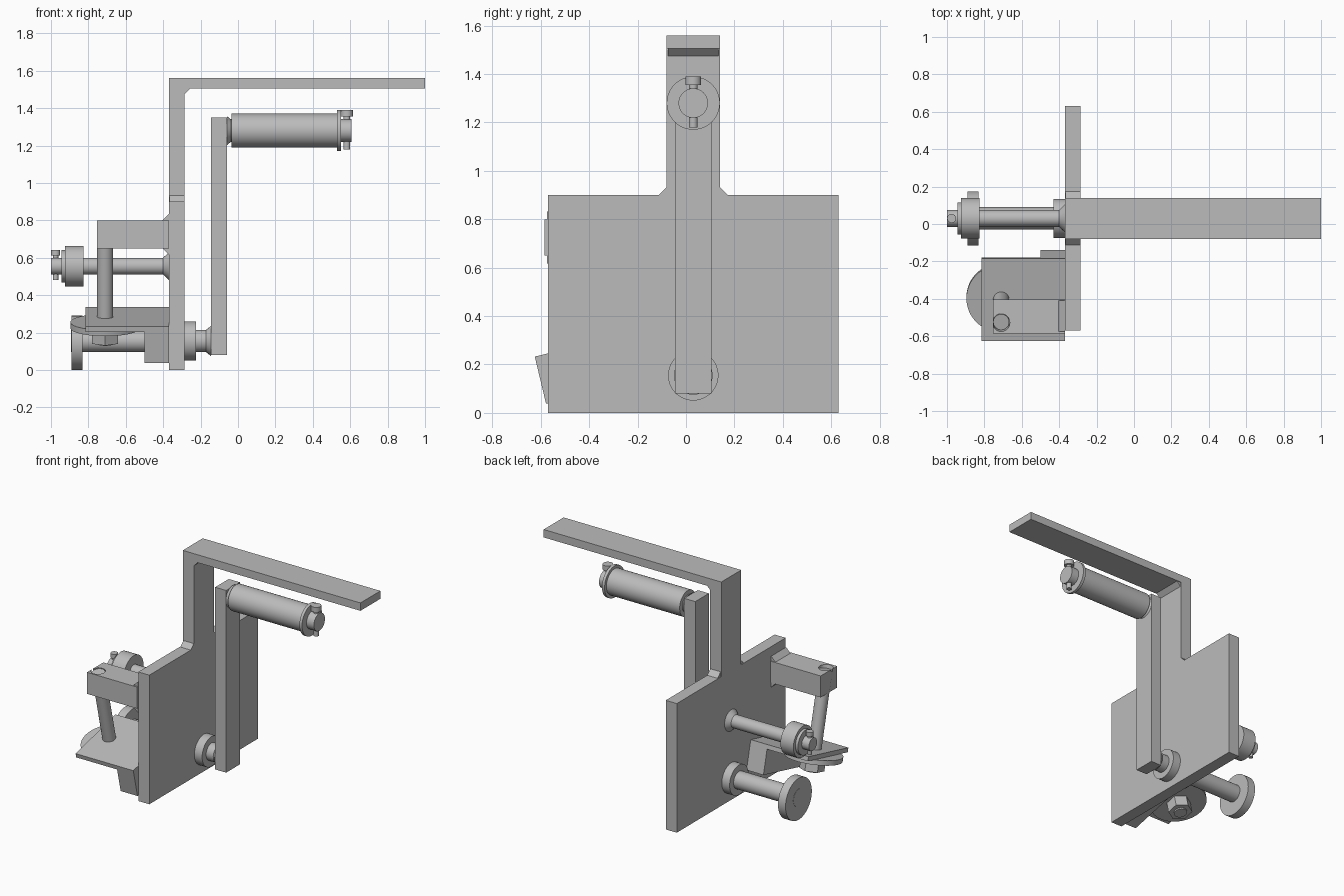
import bpy, bmesh, math
from mathutils import Vector, Matrix

if "Cube" in bpy.data.objects:
    bpy.data.objects.remove(bpy.data.objects["Cube"], do_unlink=True)

steel = bpy.data.materials.new("plain grey steel")
steel.use_nodes = True
GREY = (0.5, 0.5, 0.5, 1)
steel.diffuse_color = GREY
steel.node_tree.nodes["Principled BSDF"].inputs["Base Color"].default_value = GREY

YC = 0.03                       # common centre line of plate, arms and shafts
TILT = Matrix.Rotation(math.radians(13.4), 4, 'X')


def finish(name, bm, matrix=None, smooth=False):
    bmesh.ops.recalc_face_normals(bm, faces=bm.faces)
    if matrix:
        bm.transform(matrix)
    mesh = bpy.data.meshes.new(name)
    bm.to_mesh(mesh)
    bm.free()
    mesh.materials.append(steel)
    ob = bpy.data.objects.new(name, mesh)
    bpy.context.collection.objects.link(ob)
    if smooth:
        bpy.ops.object.select_all(action='DESELECT')
        ob.select_set(True)
        bpy.context.view_layer.objects.active = ob
        bpy.ops.object.shade_smooth_by_angle(angle=math.radians(30))
    return ob


def box(name, x, y, z, matrix=None):
    bm = bmesh.new()
    bmesh.ops.create_cube(bm, size=1)
    for v in bm.verts:
        v.co = [lo + (c + 0.5) * (hi - lo) for c, (lo, hi) in zip(v.co, (x, y, z))]
    return finish(name, bm, matrix)


def rod(name, start, end, r1, r2=None, sides=48, matrix=None):
    a, b = Vector(start), Vector(end)
    bm = bmesh.new()
    bmesh.ops.create_cone(bm, cap_ends=True, segments=sides, radius1=r1,
                          radius2=r1 if r2 is None else r2, depth=(b - a).length)
    place = Matrix.Translation((a + b) / 2) @ (b - a).to_track_quat('Z', 'Y').to_matrix().to_4x4()
    bm.transform(place)
    return finish(name, bm, matrix, smooth=sides > 6)


def x_rod(name, x1, x2, z, r1, r2=None):
    return rod(name, (x1, YC, z), (x2, YC, z), r1, r2)


def weld(name, corner, leg_a, leg_b, run):
    """Triangular fillet: right-angle corner, two legs, swept along run."""
    bm = bmesh.new()
    c = Vector(corner)
    face = bm.faces.new([bm.verts.new(p) for p in (c, c + Vector(leg_a), c + Vector(leg_b))])
    new = bmesh.ops.extrude_face_region(bm, geom=[face])["geom"]
    bmesh.ops.translate(bm, vec=run, verts=[g for g in new if isinstance(g, bmesh.types.BMVert)])
    return finish(name, bm)


def cross_pin(name, x, z_low, z_neck, z_high, shaft, head):
    rod(name + "_shaft", (x, YC, z_low), (x, YC, z_neck), shaft, sides=24)
    rod(name + "_head", (x, YC, z_neck), (x, YC, z_high), head, sides=24)


# Main plate, upright and top arm
PLATE = (-0.37, -0.285)
box("main_plate", PLATE, (-0.57, 0.63), (0, 0.9))
box("upright", PLATE, (-0.08, 0.14), (0.9, 1.56))
box("top_arm", (-0.285, 1.0), (-0.08, 0.14), (1.505, 1.56))
weld("top_arm_weld", (-0.285, -0.075, 1.505), (0.03, 0, 0), (0, 0, -0.03), (0, 0.21, 0))
for side, edge in ((-1, -0.08), (1, 0.14)):
    weld("upright_weld", (-0.365, edge, 0.9), (0, side * 0.033, 0), (0, 0, 0.033), (0.08, 0, 0))

# Crank arm with the pivot shaft through the plate
box("crank_arm", (-0.145, -0.06), (-0.045, 0.105), (0.08, 1.35))
x_rod("pivot_shaft", -0.892, -0.145, 0.155, 0.06)
x_rod("front_collar", -0.285, -0.225, 0.155, 0.104)
x_rod("rear_collar", -0.43, -0.37, 0.155, 0.104)
x_rod("pivot_weld", -0.17, -0.145, 0.155, 0.06, 0.08)
x_rod("pivot_end_disc", -0.89, -0.832, 0.145, 0.145)

# Handle on top of the crank arm
x_rod("handle_weld", -0.06, -0.035, 1.28, 0.078, 0.058)
x_rod("handle_axle", -0.06, 0.607, 1.28, 0.061)
x_rod("handle_grip", -0.035, 0.53, 1.28, 0.09)
x_rod("handle_washer", 0.53, 0.55, 1.28, 0.11)
cross_pin("handle_pin", 0.582, 1.18, 1.355, 1.39, 0.018, 0.033)

# Roller on its axle behind the plate
x_rod("roller_axle", -1.0, -0.37, 0.555, 0.045)
x_rod("roller_weld", -0.37, -0.4, 0.555, 0.074, 0.045)
x_rod("roller", -0.925, -0.825, 0.555, 0.108)
x_rod("roller_washer", -0.945, -0.925, 0.555, 0.086)
cross_pin("roller_pin", -0.975, 0.48, 0.612, 0.642, 0.014, 0.024)

# Tilted clamp: local origin is the centre of the foot's top face
foot = Matrix.Translation((-0.71, -0.405, 0.285)) @ TILT
HALF = 0.226
box("foot_plate", (-0.105, 0.34), (-HALF, HALF), (-0.03, 0), foot)
box("foot_block", (0.21, 0.34), (-HALF, HALF), (-0.2, -0.03), foot)
rod("clamp_bolt", (0, 0, -0.15), (0, 0, 0.515), 0.043, matrix=foot)
rod("clamp_disc", (0, 0, -0.063), (0, 0, -0.03), 0.186, sides=64, matrix=foot)
rod("clamp_nut", (0, 0, -0.14), (0, 0, -0.063), 0.08, sides=6, matrix=foot)

# Upper bracket, bored for the slanted bolt
bracket = box("upper_bracket", (-0.755, -0.37), (-0.585, -0.405), (0.65, 0.8))
cutter = rod("bore_cutter", (0, 0, 0.3), (0, 0, 0.7), 0.046, matrix=foot)
cutter.hide_render = True
bore = bracket.modifiers.new("bore", 'BOOLEAN')
bore.operation, bore.object, bore.solver = 'DIFFERENCE', cutter, 'EXACT'
bpy.ops.object.select_all(action='DESELECT')
bracket.select_set(True)
bpy.context.view_layer.objects.active = bracket
bpy.ops.object.modifier_apply(modifier="bore")
bpy.ops.object.shade_smooth_by_angle(angle=math.radians(30))
bpy.data.objects.remove(cutter, do_unlink=True)
for side, edge in ((1, 0.8), (-1, 0.65)):
    weld("bracket_weld", (-0.37, -0.575, edge), (-0.033, 0, 0), (0, 0, side * 0.033), (0, 0.165, 0))
